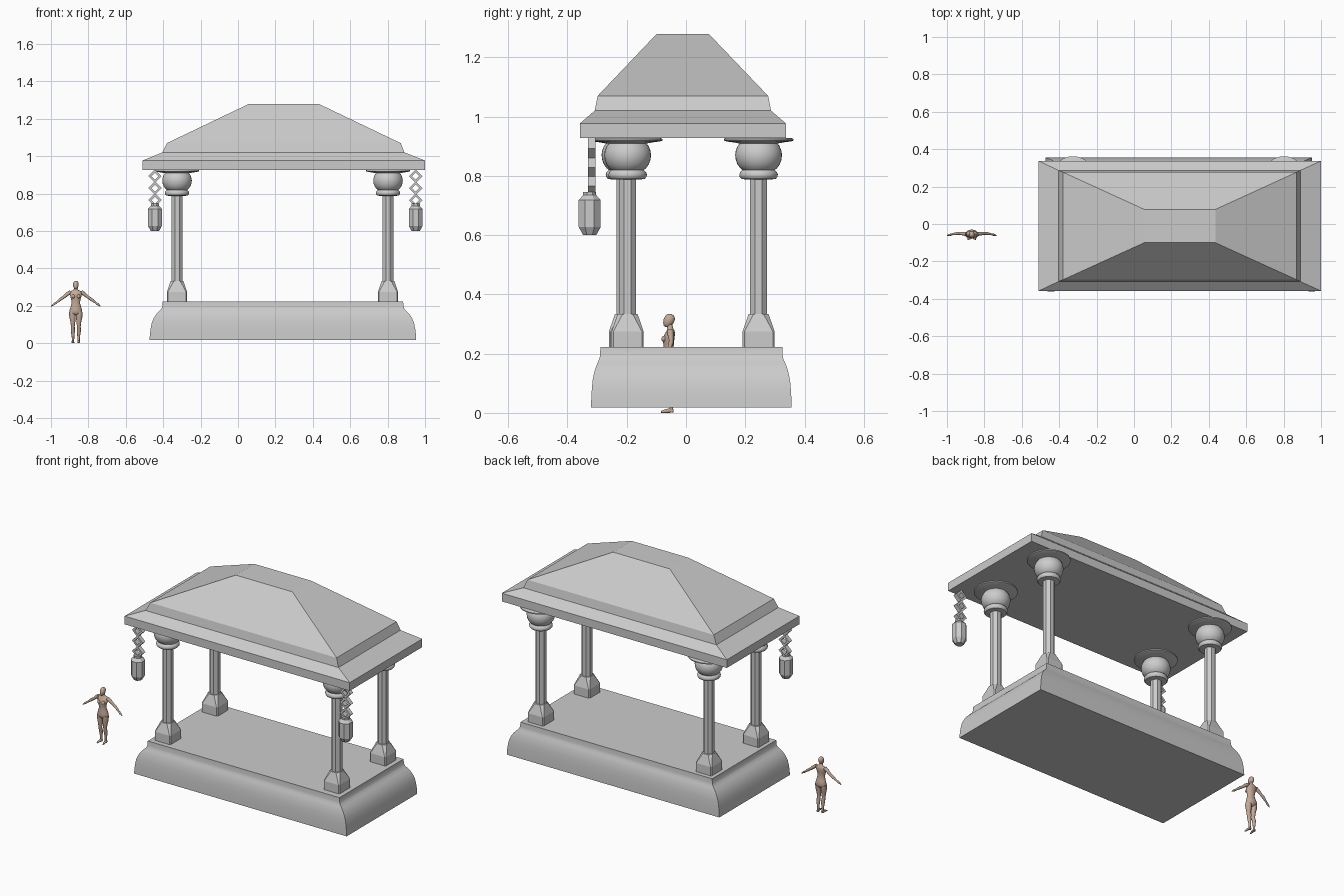
import bpy, bmesh, math
from mathutils import Vector, Matrix

if "Cube" in bpy.data.objects:
    bpy.data.objects.remove(bpy.data.objects["Cube"])


def loft(name, rings, smooth=None, mat=None):
    """Skin a list of equal-length point rings and cap both ends."""
    bm = bmesh.new()
    rows = [[bm.verts.new(p) for p in r] for r in rings]
    n = len(rows[0])
    for a, b in zip(rows, rows[1:]):
        for i in range(n):
            j = (i + 1) % n
            bm.faces.new((a[i], a[j], b[j], b[i]))
    bm.faces.new(rows[0])
    bm.faces.new(rows[-1])
    bmesh.ops.recalc_face_normals(bm, faces=bm.faces)
    me = bpy.data.meshes.new(name)
    bm.to_mesh(me)
    bm.free()
    ob = bpy.data.objects.new(name, me)
    bpy.context.collection.objects.link(ob)
    if mat:
        me.materials.append(mat)
    if smooth:
        bpy.ops.object.select_all(action='DESELECT')
        ob.select_set(True)
        bpy.context.view_layer.objects.active = ob
        bpy.ops.object.shade_smooth_by_angle(angle=math.radians(smooth))
    return ob


def rect(x0, x1, y0, y1, z):
    return [(x0, y0, z), (x1, y0, z), (x1, y1, z), (x0, y1, z)]


def chamfered(cx, cy, h, c, z):
    """Square of half width h with corners cut by c."""
    k = h - c
    pts = [(h, -k), (h, k), (k, h), (-k, h), (-h, k), (-h, -k), (-k, -h), (k, -h)]
    return [(cx + x, cy + y, z) for x, y in pts]


def circle(cx, cy, z, rx, ry=None, n=32):
    ry = ry or rx
    return [(cx + rx * math.cos(2 * math.pi * i / n),
             cy + ry * math.sin(2 * math.pi * i / n), z) for i in range(n)]


def limb(name, pts, mat):
    """Smooth round limb: points are (x, y, z, radius)."""
    rings = []
    for i, p in enumerate(pts):
        a, b = Vector(pts[max(i - 1, 0)][:3]), Vector(pts[min(i + 1, len(pts) - 1)][:3])
        d = (b - a).normalized()
        u = d.cross(Vector((0, 1, 0))).normalized()
        v = d.cross(u)
        rings.append([Vector(p[:3]) + p[3] * (u * math.cos(t) + v * math.sin(t))
                      for t in [2 * math.pi * k / 12 for k in range(12)]])
    return loft(name, rings, 60, mat)


# Stepped hip roof
roof = [(-.51, 1.0, -.358, .337, .927), (-.51, 1.0, -.358, .337, .977),
        (-.405, .89, -.308, .287, 1.02), (-.38, .87, -.298, .277, 1.07),
        (.055, .435, -.10, .078, 1.278)]
loft("roof", [rect(*r) for r in roof])

# Plinth with a curved ogee side
plinth = [(.07, .018), (.068, .05), (.064, .08), (.058, .11), (.047, .135), (.034, .155),
          (.020, .17), (.008, .182), (.002, .195), (0, .222)]
loft("plinth", [rect(.24 - .643 - o, .24 + .643 + o, .018 - .307 - o * .45,
                     .018 + .307 + o * .45, z) for o, z in plinth], 30)

# Four columns: chamfered foot, octagonal shaft, turned capital
shaft = [(.054, .006, .222), (.054, .006, .275), (.034, .017, .333),
         (.029, .017, .334), (.029, .017, .80)]
capital = [(.045, .788), (.058, .790), (.064, .797), (.065, .805), (.062, .813), (.055, .820),
           (.062, .826), (.071, .838), (.077, .854), (.079, .870), (.077, .885),
           (.071, .900), (.064, .909), (.085, .913), (.108, .916), (.117, .919),
           (.117, .925), (.110, .928)]
for side, cx, cf in (("left", -.326, -.206), ("right", .802, -.197)):
    for end, cy in (("front", cf), ("back", .245)):
        loft(f"{end}_{side}_column", [chamfered(cx, cy, *s) for s in shaft])
        loft(f"{end}_{side}_capital", [circle(cx, cy, z, r) for r, z in capital], 40)

# Hanging lanterns on chains of diamond links
lantern = [(.022, .60), (.037, .627), (.037, .718), (.022, .735), (.022, .746)]
for side, cx in (("left", -.444), ("right", .95)):
    loft(f"{side}_lantern", [chamfered(cx, -.325, h, h * .586, z) for h, z in lantern])
    for k in range(3):
        bm = bmesh.new()
        loops = [[bm.verts.new((r * dx, y, r * dz))
                  for dx, dz in ((1, 0), (0, 1), (-1, 0), (0, -1))]
                 for r, y in ((.036, -.013), (.036, .013), (.019, .013), (.019, -.013))]
        for a in range(4):
            for i in range(4):
                A, B, j = loops[a], loops[(a + 1) % 4], (i + 1) % 4
                bm.faces.new((A[i], A[j], B[j], B[i]))
        bmesh.ops.recalc_face_normals(bm, faces=bm.faces)
        me = bpy.data.meshes.new("chain_link")
        bm.to_mesh(me)
        bm.free()
        link = bpy.data.objects.new(f"{side}_chain_link_{k + 1}", me)
        link.location = (cx, -.318, .893 - .064 * k)
        bpy.context.collection.objects.link(link)

# Standing scale figure
skin = bpy.data.materials.new("skin")
skin.diffuse_color = (.55, .40, .31, 1)
skin.use_nodes = True
skin.node_tree.nodes["Principled BSDF"].inputs["Base Color"].default_value = skin.diffuse_color
X, Y = -.867, -.056
torso = [(0, .150, .012, .012), (0, .160, .033, .021), (.002, .175, .034, .024),
         (0, .195, .028, .020), (-.002, .215, .022, .016), (-.003, .235, .025, .018),
         (-.003, .252, .030, .020), (.002, .268, .034, .017), (.004, .278, .028, .013),
         (.003, .285, .012, .010), (0, .300, .009, .009)]
loft("figure_torso", [circle(X, Y + y, z, a, b, 20) for y, z, a, b in torso], 60, skin)
head = [(-.008, .290, .005, .006), (-.006, .295, .010, .013), (-.003, .305, .014, .018),
        (0, .317, .015, .019), (.001, .327, .012, .015), (.001, .334, .005, .007)]
loft("figure_head", [circle(X, Y + y, z, a, b, 16) for y, z, a, b in head], 60, skin)
for side, s in (("left", -1), ("right", 1)):
    arm = [(.028, .003, .274, .011), (.045, .004, .263, .010), (.064, .006, .247, .0075),
           (.082, .005, .235, .008), (.104, .001, .218, .005), (.117, -.002, .209, .006),
           (.132, -.005, .198, .002)]
    leg = [(.018, 0, .168, .018), (.018, -.001, .145, .0175), (.016, -.002, .115, .013),
           (.016, -.002, .090, .010), (.016, .004, .065, .011), (.015, .006, .035, .007),
           (.015, .006, .010, .006), (.015, .006, .001, .007)]
    foot = [(.015, .014, .007, .006), (.016, 0, .008, .008), (.018, -.016, .006, .006),
            (.020, -.029, .003, .003)]
    for part, pts in (("arm", arm), ("leg", leg)):
        limb(f"figure_{side}_{part}", [(X + s * x, Y + y, z, r) for x, y, z, r in pts], skin)
    loft(f"figure_{side}_foot", [[(X + s * x + .9 * r * math.cos(t), Y + y, z + r * math.sin(t))
                                  for t in [math.pi * k / 5 for k in range(10)]]
                                 for x, y, z, r in foot], 60, skin)
    # Chest
    bm = bmesh.new()
    bmesh.ops.create_icosphere(bm, subdivisions=2, radius=.0105,
                               matrix=Matrix.Translation((X + s * .014, Y - .017, .250)))
    for f in bm.faces:
        f.smooth = True
    me = bpy.data.meshes.new("figure_chest")
    bm.to_mesh(me)
    bm.free()
    me.materials.append(skin)
    bpy.context.collection.objects.link(bpy.data.objects.new(f"figure_{side}_chest", me))
